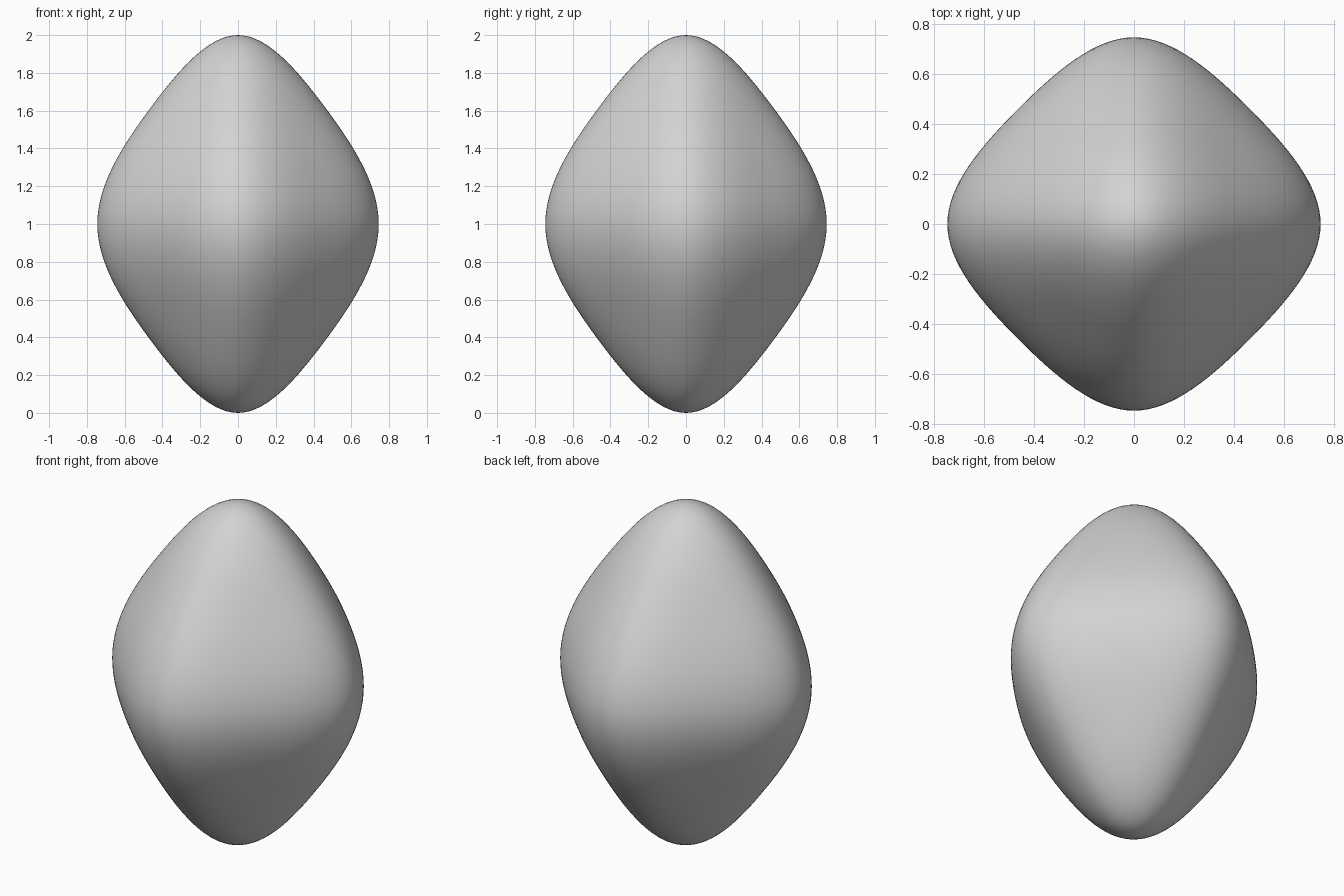
import bpy, bmesh

cube = bpy.data.objects.get("Cube")
if cube:
    bpy.data.objects.remove(cube, do_unlink=True)

# Cage is larger than the gem because rounding draws its corners in
SHRINK = 0.7037
R, H = 0.745 / SHRINK, 1.0 / SHRINK

# Plain stone colour
stone = bpy.data.materials.new("grey stone")
stone.use_nodes = True
colour = (0.65, 0.65, 0.65, 1)
stone.diffuse_color = colour
stone.node_tree.nodes["Principled BSDF"].inputs["Base Color"].default_value = colour

# Octahedron cage: four corners around the middle and two tips
bm = bmesh.new()
ring = [bm.verts.new((x * R, y * R, 1)) for x, y in ((1, 0), (0, 1), (-1, 0), (0, -1))]
top, bottom = bm.verts.new((0, 0, 1 + H)), bm.verts.new((0, 0, 1 - H))
for i, a in enumerate(ring):
    b = ring[(i + 1) % 4]
    bm.faces.new((a, b, top))
    bm.faces.new((b, a, bottom))
for face in bm.faces:
    face.smooth = True
mesh = bpy.data.meshes.new("gem_body")
bm.to_mesh(mesh)
bm.free()
mesh.materials.append(stone)
gem = bpy.data.objects.new("gem_body", mesh)
bpy.context.collection.objects.link(gem)

# Flat split into quads keeps the faces broad, then the edges are rounded
for name, kind, levels in (("flat split", 'SIMPLE', 1), ("rounding", 'CATMULL_CLARK', 4)):
    sub = gem.modifiers.new(name, 'SUBSURF')
    sub.subdivision_type = kind
    sub.levels = sub.render_levels = levels
